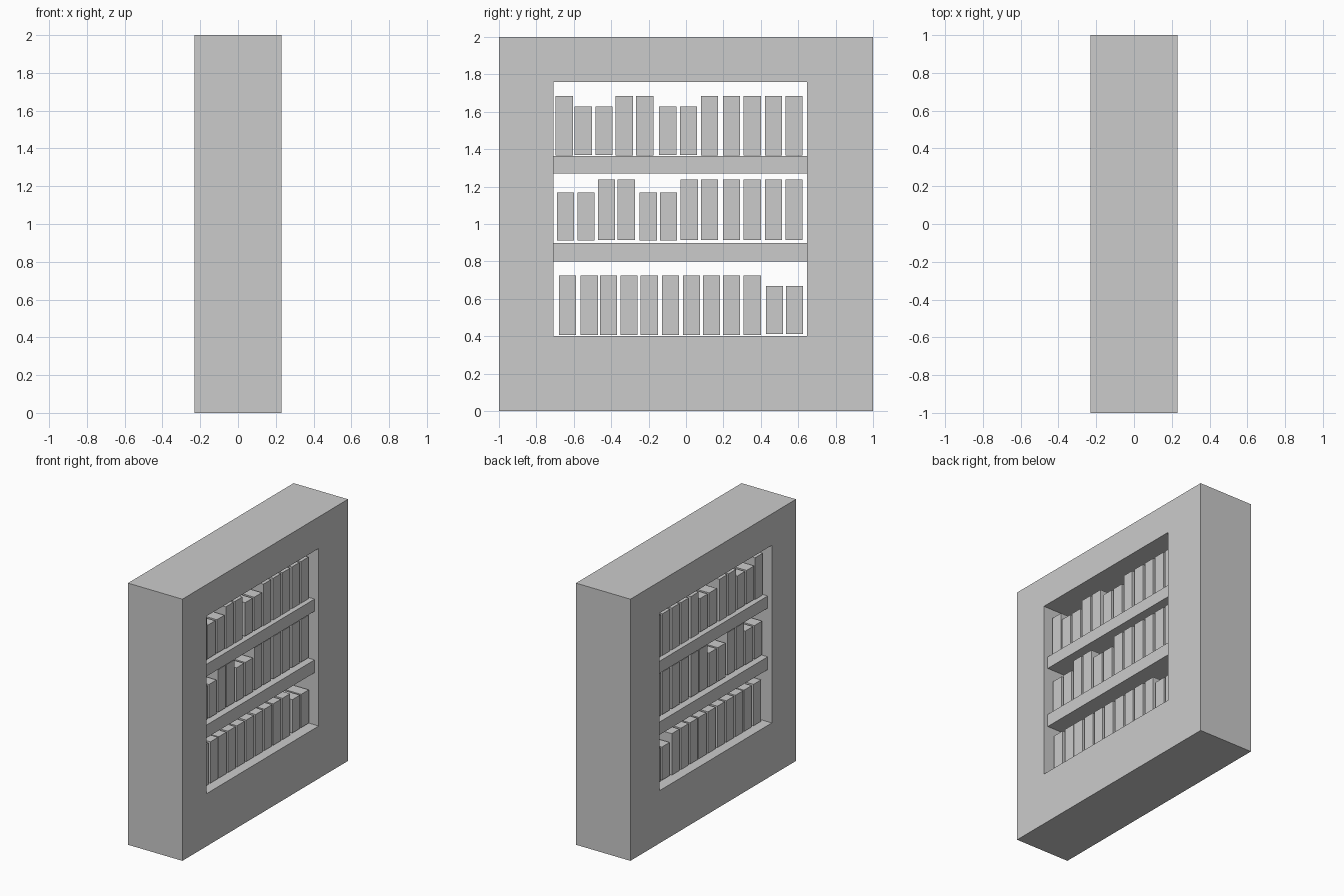
import bpy, bmesh

if "Cube" in bpy.data.objects:
    bpy.data.objects.remove(bpy.data.objects["Cube"])


def make_object(name, bm):
    bmesh.ops.recalc_face_normals(bm, faces=bm.faces)
    mesh = bpy.data.meshes.new(name)
    bm.to_mesh(mesh)
    bm.free()
    obj = bpy.data.objects.new(name, mesh)
    bpy.context.collection.objects.link(obj)
    return obj


def box(name, half_x, y0, y1, z0, z1):
    bm = bmesh.new()
    bmesh.ops.create_cube(bm, size=1)
    for v in bm.verts:
        v.co.x *= 2 * half_x
        v.co.y = y1 if v.co.y > 0 else y0
        v.co.z = z1 if v.co.z > 0 else z0
    return make_object(name, bm)


DEPTH, SHELF, BOOK = 0.23, 0.195, 0.16   # half depths along x
Y0, Y1, Z0, Z1 = -0.708, 0.646, 0.402, 1.759   # opening


# Wall block with an opening right through it
def rect(bm, x, y0, y1, z0, z1):
    return [bm.verts.new((x, y, z)) for y, z in
            ((y0, z0), (y1, z0), (y1, z1), (y0, z1))]


bm = bmesh.new()
outer = [rect(bm, x, -1, 1, 0, 2) for x in (-DEPTH, DEPTH)]
inner = [rect(bm, x, Y0, Y1, Z0, Z1) for x in (-DEPTH, DEPTH)]
for a, b in ((outer[0], outer[1]), (outer[1], inner[1]),
             (inner[1], inner[0]), (inner[0], outer[0])):
    for i in range(4):
        j = (i + 1) % 4
        bm.faces.new((a[i], a[j], b[j], b[i]))
make_object("wall_frame", bm)

# Two shelves
box("lower_shelf", SHELF, Y0, Y1, 0.80, 0.898)
box("upper_shelf", SHELF, Y0, Y1, 1.27, 1.363)

# Books: row name, tall (bottom, top), short (bottom, top), short slots, centres
shared = [0.243, 0.354]
rows = [
    ("bottom", (0.407, 0.724), (0.413, 0.668), (10, 11),
     [-0.633, -0.517, -0.415, -0.304, -0.196, -0.083, 0.029, 0.136]
     + shared + [0.473, 0.580]),
    ("middle", (0.914, 1.239), (0.911, 1.169), (0, 1, 4, 5),
     [-0.644, -0.534, -0.425, -0.319, -0.202, -0.094, 0.017, 0.125]
     + shared + [0.468, 0.577]),
    ("top", (1.365, 1.684), (1.370, 1.627), (1, 2, 5, 6),
     [-0.651, -0.549, -0.438, -0.330, -0.221, -0.098, 0.013, 0.125]
     + shared + [0.468, 0.577]),
]
for row, tall, short, short_slots, centres in rows:
    for i, y in enumerate(centres):
        z0, z1 = short if i in short_slots else tall
        box(f"{row}_row_book_{i + 1}", BOOK, y - 0.046, y + 0.046, z0, z1)
